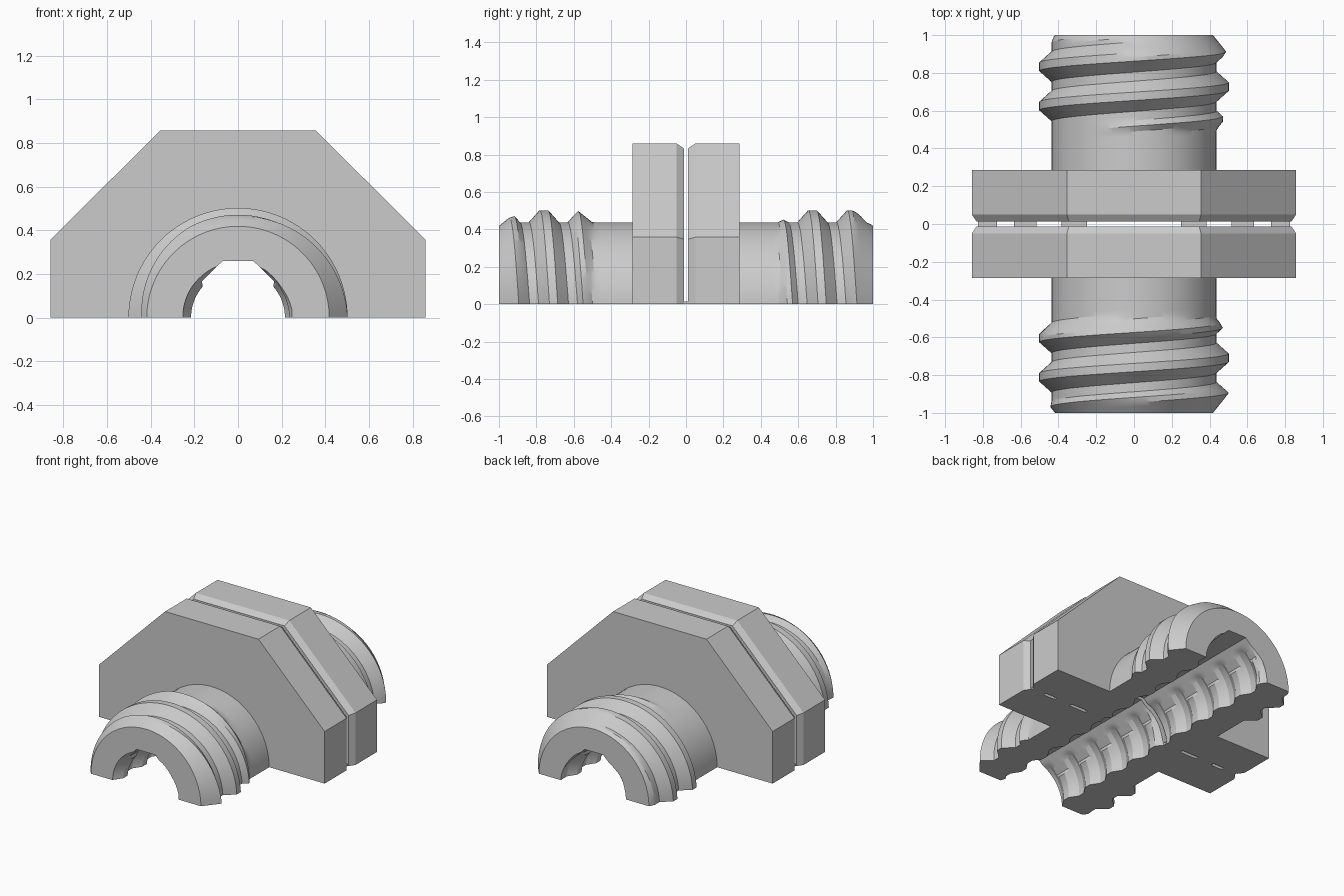
import bpy, bmesh, math

cube = bpy.data.objects.get("Cube")
if cube:
    bpy.data.objects.remove(cube, do_unlink=True)

PITCH = 0.208
STEPS = 48
KNOTS = (-0.08, -0.05, -0.022, 0, 0.022, 0.05, 0.08, 0.104)

grey = bpy.data.materials.new("plain_grey")
grey.use_nodes = True
grey.diffuse_color = (0.6, 0.6, 0.6, 1)
grey.node_tree.nodes["Principled BSDF"].inputs["Base Color"].default_value = (0.6, 0.6, 0.6, 1)


def finish(name, bm):
    bmesh.ops.remove_doubles(bm, verts=bm.verts, dist=1e-5)
    bmesh.ops.recalc_face_normals(bm, faces=bm.faces)
    mesh = bpy.data.meshes.new(name)
    bm.to_mesh(mesh)
    bm.free()
    mesh.materials.append(grey)
    obj = bpy.data.objects.new(name, mesh)
    bpy.context.collection.objects.link(obj)
    return obj


def loft(name, columns, wrap_caps=True):
    """Solid from parallel rows of points, closed along the base and at the ends."""
    bm = bmesh.new()
    grid = [[bm.verts.new(p) for p in col] for col in columns]
    for a, b in zip(grid, grid[1:] + grid[:1]):
        if b is grid[0]:
            bm.faces.new(a + b[::-1])
            continue
        for i in range(len(a) - 1):
            bm.faces.new((a[i], a[i + 1], b[i + 1], b[i]))
    bm.faces.new([c[0] for c in grid])
    bm.faces.new([c[-1] for c in grid])
    return finish(name, bm)


def thread(y, crest):
    """Trapezoid thread height, 0 to 1, at distance y from a crest."""
    d = abs((y - crest + PITCH / 2) % PITCH - PITCH / 2)
    return max(0, min(1, (0.08 - d) / 0.058))


def helix_half(name, y0, y1, start, radius, skirt=0):
    """Half rod over the base plane whose rows follow the thread helix."""
    columns = []
    for i in range(STEPS + 1):
        t = math.pi * i / STEPS
        crest = start - PITCH * t / math.tau
        ys = [crest + k * PITCH + o for k in range(-16, 17) for o in KNOTS]
        ys = [y0] + [min(max(y, y0), y1) for y in ys] + [y1]
        col = []
        for y in ys:
            r = radius(t, y, thread(y, crest))
            col.append((r * math.cos(t), y, r * math.sin(t)))
        columns.append(col)
    if skirt:
        def drop(col):
            return [(x, y, -skirt) for x, y, z in col]
        columns = [drop(columns[0])] + columns + [drop(columns[-1])]
    return loft(name, columns)


def tube_radius(t, y, h):
    a = abs(y)
    ramp = max(0, (a - 0.5) * 0.8)
    return min(0.437 + min(0.065 * h, ramp), 0.418 + (1 - a) * 0.8)


def bore_radius(t, y, h):
    s, c = math.sin(t), abs(math.cos(t))
    r = 0.215 + 0.038 * h
    # mouths at both ends and relief at the joint
    r = max(r, min(0.25, 0.25 - (1 - abs(y))), 0.26 - abs(y))
    # self-supporting roof
    if s > 0.7:
        r = max(r, min(0.33 / (c + s), 0.26 / s))
    return r


def clamp_block(name, side):
    rings = []
    for y, inset in ((0.285, 0), (0.05, 0), (0.012, 0.025)):
        w, h, k = 0.858 - inset, 0.858 - inset, inset * 0.41
        half = [(w, 0), (w, 0.358 - k), (0.355 - k, h)]
        ring = half + [(-x, z) for x, z in reversed(half)]
        rings.append([(x, side * y, z) for x, z in ring])
    return loft(name, [list(col) for col in zip(*rings)])


# Threaded necks and clamp blocks
parts = [
    helix_half("front_threaded_neck", -1, -0.285, -0.708, tube_radius),
    helix_half("back_threaded_neck", 0.285, 1, 0.728, tube_radius),
    clamp_block("front_block", -1),
    clamp_block("back_block", 1),
]

# Threaded bore cut through every part
bore = helix_half("bore_cutter", -1.1, 1.1, -0.708, bore_radius, skirt=0.1)
bore.hide_render = True
for obj in parts:
    mod = obj.modifiers.new("bore", "BOOLEAN")
    mod.operation = "DIFFERENCE"
    mod.solver = "EXACT"
    mod.object = bore
bpy.context.view_layer.update()
deps = bpy.context.evaluated_depsgraph_get()
cut = [bpy.data.meshes.new_from_object(o.evaluated_get(deps)) for o in parts]
for obj, mesh in zip(parts, cut):
    obj.modifiers.clear()
    obj.data = mesh
bpy.data.objects.remove(bore, do_unlink=True)

# Thin bridges that hold the blocks together at the base
for side, label in ((1, "left"), (-1, "right")):
    for i, (a, b) in enumerate(((0.25, 0.385), (0.515, 0.635), (0.725, 0.825))):
        xs = sorted((side * a, side * b))
        cols = [[(x, -0.013, z), (x, 0.013, z)]
                for x, z in ((xs[0], 0), (xs[0], 0.015), (xs[1], 0.015), (xs[1], 0))]
        loft(f"{label}_bridge_{i + 1}", cols)

# Smooth round skins, keep crisp thread edges
bpy.ops.object.select_all(action="DESELECT")
for obj in parts:
    obj.select_set(True)
bpy.context.view_layer.objects.active = parts[0]
bpy.ops.object.shade_smooth_by_angle(angle=math.radians(25))
